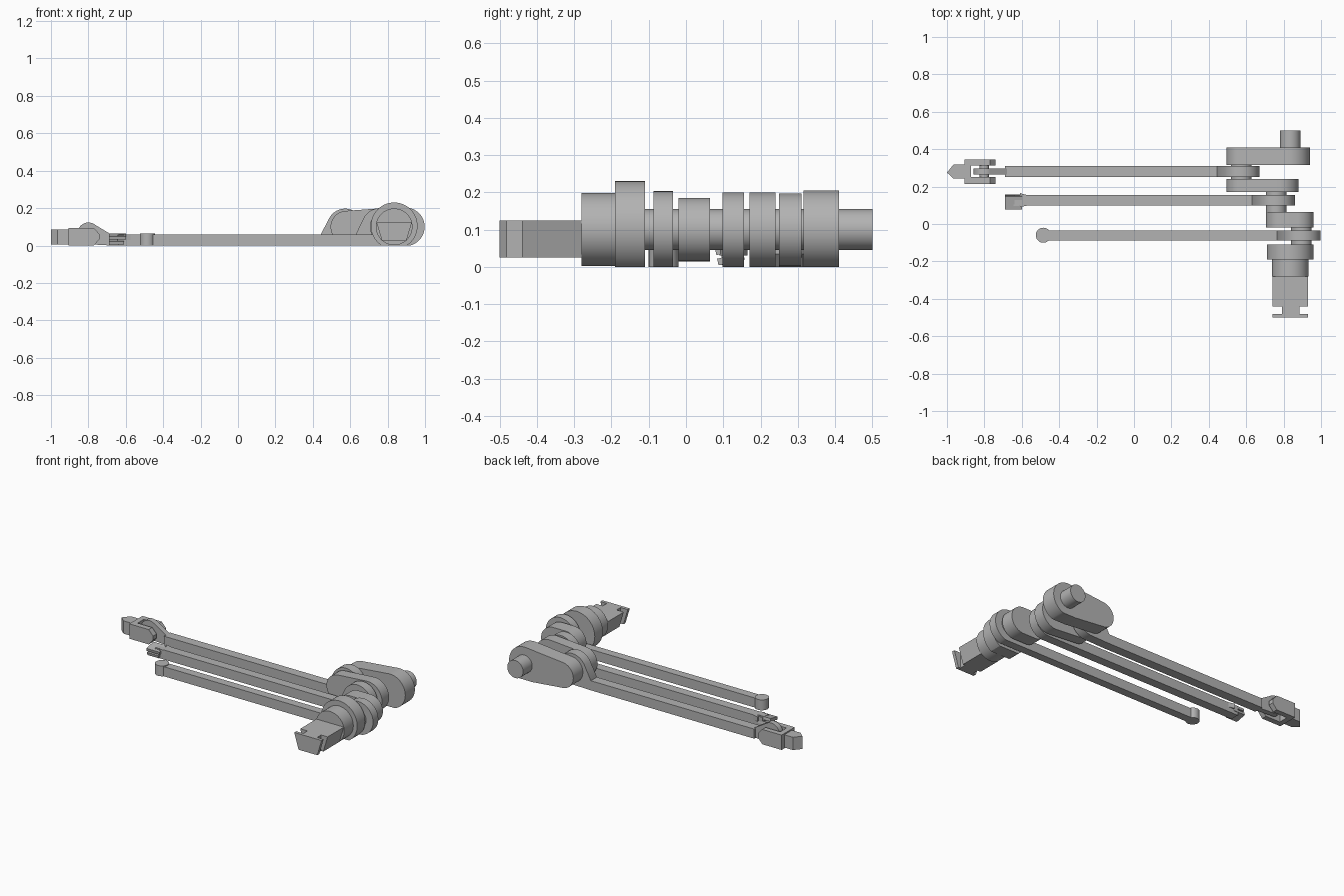
import bpy, bmesh, math
from mathutils import Vector
from mathutils.geometry import convex_hull_2d

cube = bpy.data.objects.get("Cube")
if cube:
    bpy.data.objects.remove(cube, do_unlink=True)

grey = bpy.data.materials.new("plain grey")
grey.use_nodes = True
grey.diffuse_color = (0.45, 0.45, 0.45, 1)
grey.node_tree.nodes["Principled BSDF"].inputs["Base Color"].default_value = (0.45, 0.45, 0.45, 1)
parts = []


def prism(name, pts, lo, hi, axis="y"):
    """Extrude a side profile (x, z) along y, or a plan (x, y) along z."""
    place = (lambda p, d: Vector((p[0], d, p[1]))) if axis == "y" else (lambda p, d: Vector((p[0], p[1], d)))
    bm = bmesh.new()
    a = [bm.verts.new(place(p, lo)) for p in pts]
    b = [bm.verts.new(place(p, hi)) for p in pts]
    bm.faces.new(a)
    bm.faces.new(b[::-1])
    for i in range(len(pts)):
        j = (i + 1) % len(pts)
        bm.faces.new((a[i], b[i], b[j], a[j]))
    bmesh.ops.recalc_face_normals(bm, faces=bm.faces)
    mesh = bpy.data.meshes.new(name)
    bm.to_mesh(mesh)
    bm.free()
    mesh.materials.append(grey)
    ob = bpy.data.objects.new(name, mesh)
    bpy.context.collection.objects.link(ob)
    parts.append(ob)
    return ob


def circle(x, z, r, n=64):
    return [(x + r * math.cos(math.tau * i / n), z + r * math.sin(math.tau * i / n)) for i in range(n)]


def hull(pts):
    """Convex outline, cut flat where it would sink below the ground."""
    ring = [pts[i] for i in convex_hull_2d([Vector(p) for p in pts])]
    n, out = len(ring), []
    for i in range(n):
        p, q = ring[i], ring[(i + 1) % n]
        if p[1] >= 0:
            out.append(p)
        if (p[1] < -1e-6 and q[1] > 1e-6) or (p[1] > 1e-6 and q[1] < -1e-6):
            t = p[1] / (p[1] - q[1])
            out.append((p[0] + t * (q[0] - p[0]), 0))
    return out


def box(x0, x1, z0, z1):
    return [(x0, z0), (x1, z0), (x1, z1), (x0, z1)]


AXIS, MID, PIN = 0.835, 0.1, 0.055

# Crankshaft: stub, collar, webs and pins
prism("rear_stub", circle(AXIS, MID, PIN), 0.40, 0.50)
prism("front_collar", hull(circle(AXIS, MID, 0.098)), -0.28, -0.19)
prism("web_front", hull(circle(AXIS, 0.105, 0.125)), -0.19, -0.11)
prism("web_second", hull(circle(0.79, MID, 0.085) + circle(0.875, MID, 0.085)), -0.02, 0.065)
prism("web_third", hull(circle(0.58, MID, 0.085) + circle(0.78, MID, 0.1)), 0.17, 0.24)
prism("web_rear", hull(circle(0.575, MID, 0.08) + circle(AXIS, MID, 0.105)), 0.315, 0.41)
for label, x, y0, y1 in (("front", 0.895, -0.12, -0.01), ("middle", 0.76, 0.06, 0.18), ("rear", 0.573, 0.23, 0.32)):
    prism("crank_pin_" + label, circle(x, MID, PIN), y0, y1)

# Tapered nose with a grooved end
wedge = [(0.74, 0.125), (0.93, 0.125), (0.90, 0.025), (0.77, 0.025)]
prism("nose_block", wedge, -0.44, -0.28)
prism("nose_flange", wedge, -0.50, -0.48)
prism("nose_neck", box(0.79, 0.885, 0.025, 0.125), -0.48, -0.44)

# Connecting rods
for label, x, r, y0, y1, tip in (("front", 0.895, 0.103, -0.087, -0.035, -0.48),
                                 ("middle", 0.76, 0.1, 0.098, 0.155, -0.64),
                                 ("rear", 0.573, 0.097, 0.25, 0.31, -0.69)):
    heel = x - 0.13
    prism("rod_big_end_" + label, hull(circle(x, MID, r) + [(heel, 0), (heel, 0.06)]), y0, y1)
    prism("rod_" + label, box(tip, heel, 0, 0.06), y0, y1)

# Front rod: round end
prism("round_end", circle(-0.485, -0.06, 0.04), 0, 0.065, "z")

# Middle rod: tilted notched end
for label, z0, z1, x1 in (("upper", 0.04, 0.058, -0.60), ("lower", 0.012, 0.03, -0.61)):
    jaw = prism("hook_jaw_" + label, box(-0.69, x1, z0, z1), -0.036, 0.036)
    jaw.location = (0, 0.125, 0.0)
    jaw.rotation_euler.x = math.radians(12)
prism("hook_web", box(-0.645, -0.615, 0.005, 0.055), 0.095, 0.15)
prism("hook_shoulder", [(-0.61, 0.09), (-0.61, 0.165), (-0.565, 0.153), (-0.565, 0.1)], 0.03, 0.06, "z")

# Rear rod: eye held in a forked slider with a pointed head
prism("rod_eye", hull(circle(-0.80, 0.065, 0.058) + [(-0.68, 0), (-0.68, 0.06)]), 0.264, 0.298)
prism("fork_pin", circle(-0.80, 0.05, 0.025, 32), 0.22, 0.34)
cheek = [(-0.905, 0), (-0.77, 0), (-0.74, 0.035), (-0.74, 0.06), (-0.77, 0.093), (-0.905, 0.093)]
for label, y0, y1 in (("right", 0.215, 0.25), ("left", 0.312, 0.345)):
    prism("fork_cheek_" + label, cheek, y0, y1)
prism("fork_base", box(-0.905, -0.872, 0, 0.093), 0.25, 0.312)
prism("pointed_head", [(-1.0, 0.275), (-0.965, 0.243), (-0.905, 0.243), (-0.905, 0.318), (-0.965, 0.318)],
      0.005, 0.085, "z")

# Smooth the round sides, keep the rims sharp
bpy.ops.object.select_all(action="DESELECT")
for ob in parts:
    ob.select_set(True)
bpy.context.view_layer.objects.active = parts[0]
bpy.ops.object.shade_smooth_by_angle(angle=math.radians(30))
